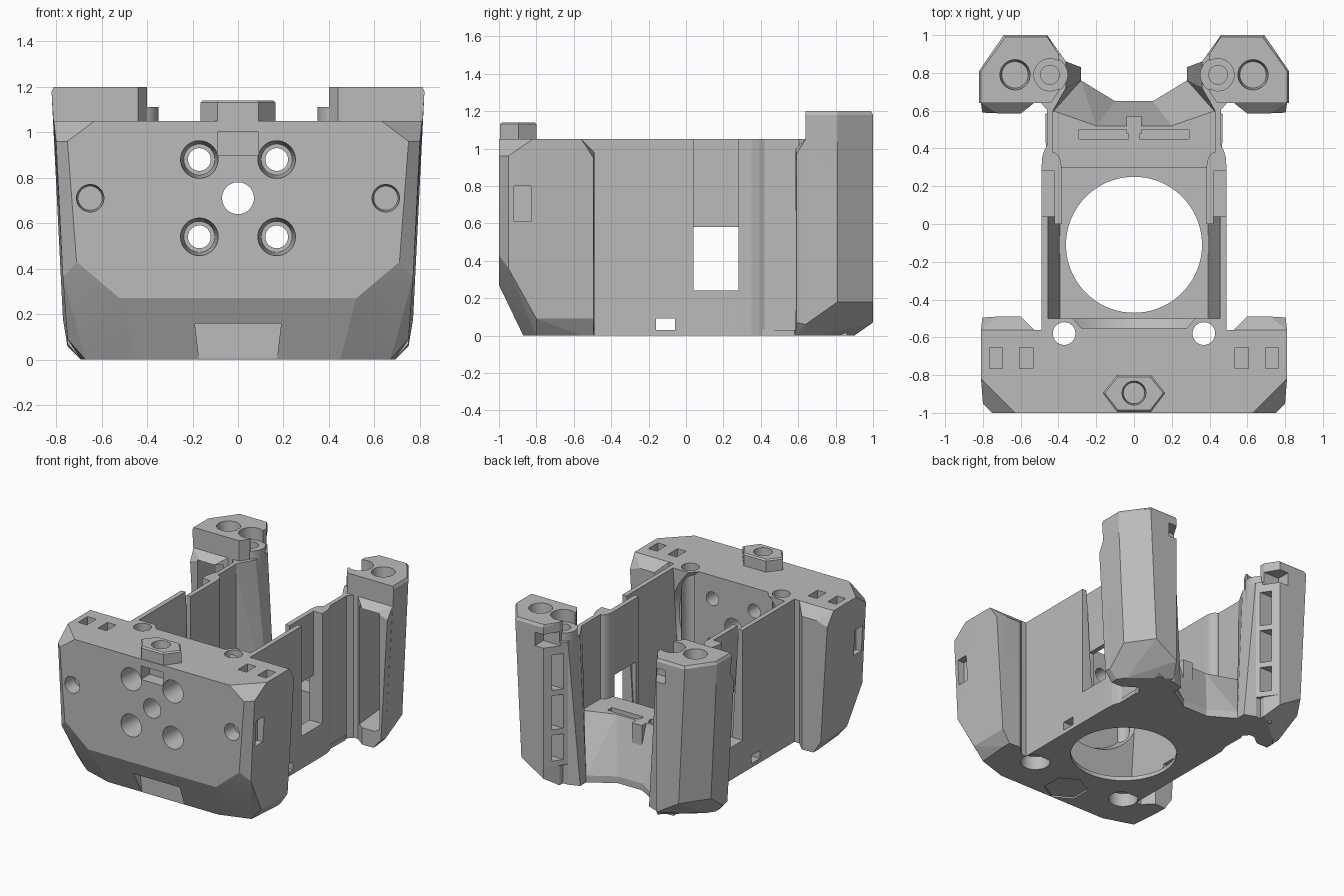
import bpy, bmesh, math
from mathutils import Vector

if "Cube" in bpy.data.objects:
    bpy.data.objects.remove(bpy.data.objects["Cube"], do_unlink=True)

grey = bpy.data.materials.new("plain_grey")
grey.use_nodes = True
COLOR = (0.5, 0.5, 0.5, 1)
grey.diffuse_color = COLOR
grey.node_tree.nodes["Principled BSDF"].inputs["Base Color"].default_value = COLOR


def finish(name, bm):
    bmesh.ops.recalc_face_normals(bm, faces=bm.faces)
    if bm.calc_volume(signed=True) < 0:
        bmesh.ops.reverse_faces(bm, faces=bm.faces)
    mesh = bpy.data.meshes.new(name)
    bm.to_mesh(mesh)
    bm.free()
    mesh.materials.append(grey)
    ob = bpy.data.objects.new(name, mesh)
    bpy.context.collection.objects.link(ob)
    return ob


def hull(name, pts, both=False):
    """Convex solid around points, optionally with their x mirrors."""
    bm = bmesh.new()
    for p in pts:
        bm.verts.new(p)
        if both:
            bm.verts.new((-p[0], p[1], p[2]))
    bmesh.ops.convex_hull(bm, input=bm.verts)
    loose = [v for v in bm.verts if not v.link_faces]
    bmesh.ops.delete(bm, geom=loose, context="VERTS")
    bmesh.ops.dissolve_limit(bm, angle_limit=0.01, verts=bm.verts, edges=bm.edges)
    return finish(name, bm)


def prism(name, outline, z0, z1):
    bm = bmesh.new()
    face = bm.faces.new([bm.verts.new((x, y, z0)) for x, y in outline])
    up = bmesh.ops.extrude_face_region(bm, geom=[face])
    verts = [v for v in up["geom"] if isinstance(v, bmesh.types.BMVert)]
    bmesh.ops.translate(bm, verts=verts, vec=(0, 0, z1 - z0))
    return finish(name, bm)


def box(name, x, y, z):
    return prism(name, [(x[0], y[0]), (x[1], y[0]), (x[1], y[1]), (x[0], y[1])], *z)


def rod(name, a, b, r, r2=None, sides=56):
    """Cylinder or cone from point a to point b."""
    a, b = Vector(a), Vector(b)
    bm = bmesh.new()
    bmesh.ops.create_cone(bm, cap_ends=True, segments=sides, radius1=r,
                          radius2=r if r2 is None else r2, depth=(b - a).length)
    turn = (b - a).to_track_quat("Z", "Y").to_matrix().to_4x4()
    turn.translation = (a + b) / 2
    bm.transform(turn)
    return finish(name, bm)


def modify(ob, kind, **settings):
    mod = ob.modifiers.new(kind, kind)
    for key, value in settings.items():
        setattr(mod, key, value)
    bpy.context.view_layer.objects.active = ob
    bpy.ops.object.modifier_apply(modifier=mod.name)


def cut(obs, cutters):
    for c in cutters:
        c.hide_render = True
        for ob in obs:
            modify(ob, "BOOLEAN", operation="DIFFERENCE", solver="EXACT", object=c)
        bpy.data.objects.remove(c, do_unlink=True)


def mirror(*obs):
    for ob in obs:
        modify(ob, "MIRROR", use_mirror_merge=False)


# Front block with faceted corners, its middle back and outer flanges
block = hull("front_block", [
    (.63, -1, 1.05), (.81, -.82, 1.05), (.81, -.56, 1.05),
    (.75, -1, .96), (.80, -.95, .96), (.71, -1, .43), (.77, -.95, .36),
    (.52, -1, .27), (.45, -.87, 0), (.67, -.8, 0), (.75, -.8, .09),
    (.75, -.56, .09), (.69, -.56, 0)], both=True)
back = box("block_back", (-.49, .49), (-.58, -.5), (0, 1.05))
flange = hull("block_flange", [
    (.53, -.56, 0), (.53, -.56, 1.05), (.81, -.56, 1.05), (.60, -.49, .98),
    (.72, -.49, .98), (.803, -.495, .95), (.75, -.495, .09), (.69, -.495, 0),
    (.60, -.49, 0), (.75, -.56, .09), (.69, -.56, 0)])
mirror(flange)

cuts = [
    rod("bore", (0, -1.1, .71), (0, -.4, .71), .07),
    rod("round_recess", (0, -.55, .71), (0, -.4, .71), .44, .53, 72),
    hull("chin_notch", [(.19, -.872, .16), (.17, -.872, -.01),
                        (.19, -1.1, .16), (.17, -1.1, -.01)], both=True),
    box("nut_slot", (-.09, .09), (-1.1, -.9), (.9, 1.0)),
    rod("bottom_hex", (0, -.72, -1), (0, -.72, .012), .15, sides=6),
]
for s in (-1, 1):
    for z in (.54, .88):
        cuts.append(rod("screw_hole", (.17 * s, -1.1, z), (.17 * s, -.4, z), .05))
        cuts.append(rod("screw_sink", (.17 * s, -1.1, z), (.17 * s, -.8, z), .09, .068))
    cuts.append(rod("blind_hole", (.65 * s, -1.1, .71), (.65 * s, -.9, .71), .068, .053))
    cuts.append(rod("post_hole", (.37 * s, -.58, -.1), (.37 * s, -.58, 1.2), .06))
    cuts.append(rod("post_sink", (.39 * s, -.58, -.1), (.39 * s, -.58, .1), .1))
    cuts.append(box("side_pocket", sorted((.74 * s, .9 * s)), (-.92, -.83), (.61, .8)))
    for x in (.57, .73):
        cuts.append(box("top_pocket", (x * s - .035, x * s + .035), (-.765, -.655), (.95, 1.1)))
cut([block, back], cuts)

# Hexagonal boss on the top
boss = hull("hex_boss", [(.165, -.895, z) for z in (1.0, 1.13)] +
            [(.09, y, z) for y in (-.995, -.8) for z in (1.0, 1.13)] +
            [(.155, -.895, 1.14), (.085, -.985, 1.14), (.085, -.81, 1.14)], both=True)
cut([boss], [rod("boss_hole", (0, -.895, 1.04), (0, -.895, 1.2), .055, .068)])

# Floor with the large round opening
half = [(.45, -.5), (.47, .58), (.28, .76), (.1, .65)]
floor = prism("floor", half + [(-x, y) for x, y in reversed(half)], 0, .03)
cut([floor], [rod("round_opening", (0, -.11, -1), (0, -.11, 1), .36, sides=72)])

# Side walls: leaning front panel, thin slotted middle, curved rear
panel = hull("side_panel", [(x, y, z) for y in (-.5, .04)
             for x, z in ((.39, 0), (.455, 1.05), (.49, 0), (.49, 1.05))])
cut([panel], [box("cable_slot", (.3, .6), (-.16, -.06), (.03, .09))])
thin = box("slotted_wall", (.385, .42), (.0, .3), (0, 1.05))
sill = box("window_sill", (.42, .49), (.04, .28), (0, .24))
cut([thin], [box("window", (.3, .6), (.03, .28), (.24, .58))])
curve = [(.43 - .045 * math.cos(a * math.pi / 12), .31 + .07 * math.sin(a * math.pi / 12))
         for a in range(7)]
rear = prism("rear_wall", [(.49, .28), (.385, .28)] + curve +
             [(.43, .6), (.46, .65), (.46, .42), (.475, .39), (.487, .35)], 0, 1.05)
mirror(panel, thin, sill, rear)

# Sloping rear ramp with a stepped slot
ramp = hull("ramp_middle", [
    (.1, .65, 0), (.1, .65, .05), (.2, .52, .43), (.2, .3, .43), (.2, .3, 0)], both=True)
side = hull("ramp_side", [
    (.1, .65, 0), (.1, .65, .05), (.28, .76, 0), (.28, .76, .05), (.43, .6, 0),
    (.43, .6, .43), (.2, .52, .43), (.2, .3, .43), (.43, .3, .43),
    (.43, .3, 0), (.2, .3, 0)])
mirror(side)
cut([ramp, side], [box("ramp_slot", (s * .16 - .13, s * .16 + .13), (.45, .5), (.25, .5))
                   for s in (-1, 1)])
box("ramp_rib", (-.04, .04), (.48, .57), (.2, .43))

# Rear posts: faceted shell, front flange, inner web and screw boss
post = hull("rear_post", [
    (.46, 1, 1.18), (.46, .99, 1.2), (.68, .99, 1.2), (.69, 1, 1.18),
    (.81, .81, 1.2), (.82, .81, 1.18), (.81, .64, 1.2), (.82, .64, 1.18),
    (.44, .64, 1.2), (.40, .70, 1.2), (.40, .90, 1.2),
    (.75, .64, .06), (.77, .81, .18), (.64, 1, .18), (.46, 1, .07),
    (.40, .90, 0), (.40, .70, 0), (.44, .64, 0), (.65, .7, 0), (.69, .64, 0)])
front = hull("post_flange", [
    (.53, .64, 0), (.53, .64, 1.05), (.81, .64, 1.05), (.60, .585, 1.0), (.72, .585, 1.0),
    (.803, .59, .97), (.60, .585, 0), (.75, .59, .07), (.69, .585, 0),
    (.75, .64, .06), (.69, .64, 0)])
web = hull("post_web", [
    (.44, .58, 1.05), (.36, .72, 1.05), (.36, .86, 1.05), (.50, .86, 1.05), (.50, .65, 1.05),
    (.44, .58, 0), (.28, .76, 0), (.28, .83, 0), (.36, .86, 0), (.50, .86, 0), (.50, .65, 0)])
panel_back = prism("post_window_panel", [(.36, .86), (.46, 1), (.58, 1), (.58, .86)], .15, 1.05)
screw = rod("post_screw_boss", (.445, .79, .9), (.445, .79, 1.11), .095)

# Cavity open to the front, and three windows in the inner side
cavity = hull("post_cavity", [(x, y, z) for x, y, low in
              ((.56, .5, .12), (.74, .5, .12), (.74, .8, .21), (.64, .95, .21), (.54, .95, .14))
              for z in (low, 1.0)])
openings = [cavity] + [box("post_window", (.2, .6), (.885, .95), z)
                       for z in ((.19, .38), (.42, .67), (.71, .97))]
cut([post, front, web, panel_back], openings)
cut([post, panel_back], [box("nut_pocket", (.3, .53), (.90, 1.1), (1.03, 1.13))])
cut([post], [rod("post_sink", (.445, .79, 1.1), (.445, .79, 1.3), .085),
             rod("post_socket", (.63, .79, 1.1), (.63, .79, 1.2), .07, .08)])
cut([post, web, screw], [rod("post_bore", (.445, .79, .8), (.445, .79, 1.3), .05)])
mirror(post, front, web, panel_back, screw)

# Keep facets crisp and bores smooth
for ob in bpy.context.scene.objects:
    ob.select_set(ob.type == "MESH")
bpy.ops.object.shade_smooth_by_angle(angle=math.radians(8))
